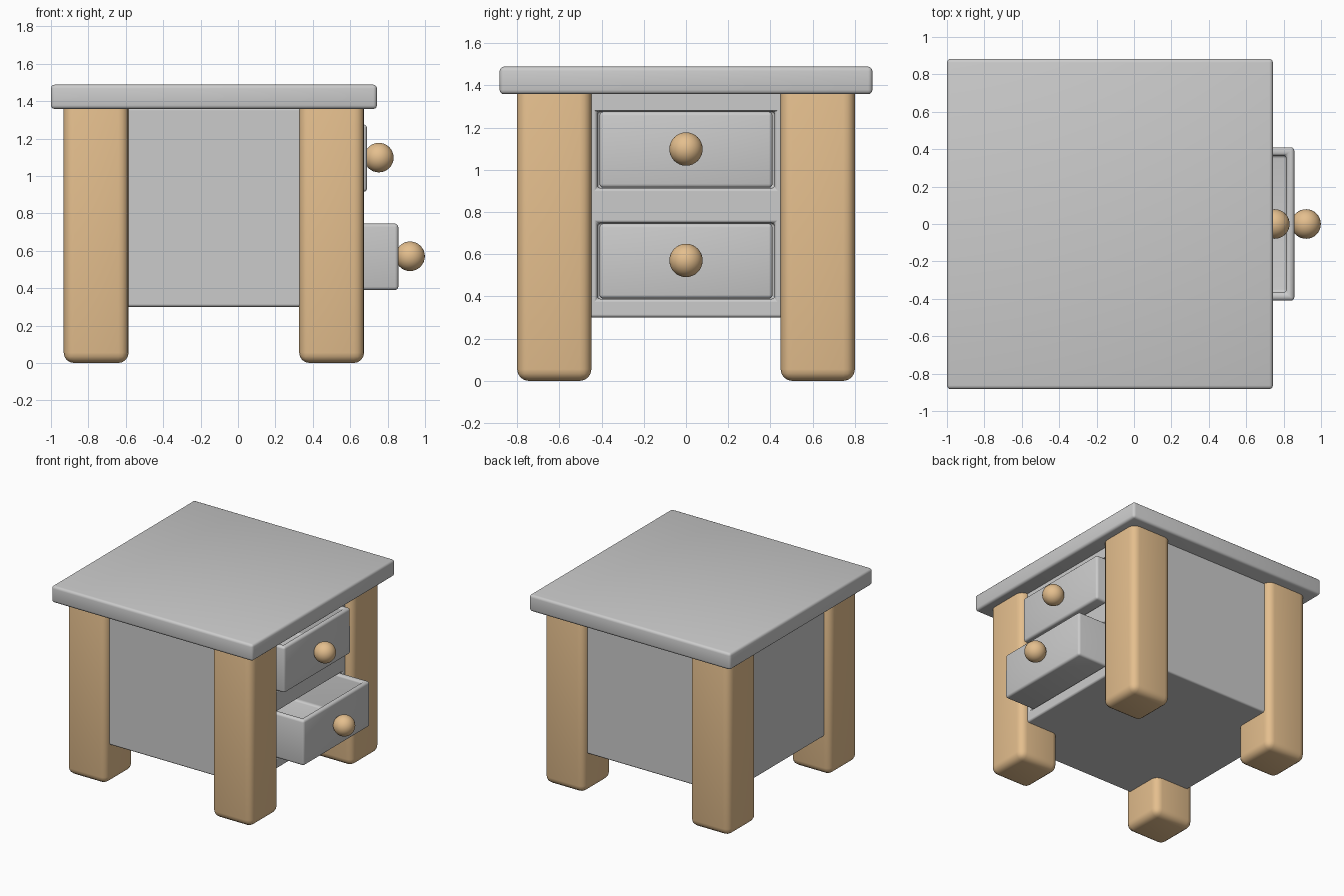
import bpy, bmesh

if "Cube" in bpy.data.objects:
    bpy.data.objects.remove(bpy.data.objects["Cube"])

wood = bpy.data.materials.new("wood")
wood.diffuse_color = (0.78, 0.52, 0.27, 1)
wood.use_nodes = True
wood.node_tree.nodes["Principled BSDF"].inputs["Base Color"].default_value = wood.diffuse_color


def finish(name, bm, bevel=0, mat=None, segments=3):
    me = bpy.data.meshes.new(name)
    bmesh.ops.recalc_face_normals(bm, faces=bm.faces)
    bm.to_mesh(me)
    bm.free()
    ob = bpy.data.objects.new(name, me)
    bpy.context.collection.objects.link(ob)
    if mat:
        me.materials.append(mat)
    if bevel:
        add_bevel(ob, bevel, segments)
    for p in me.polygons:
        p.use_smooth = True
    return ob


def add_bevel(ob, width, segments=3, harden=False):
    m = ob.modifiers.new("bevel", 'BEVEL')
    m.width = width
    m.segments = segments
    m.limit_method = 'ANGLE'
    m.harden_normals = harden


def box_bm(x, y, z):
    bm = bmesh.new()
    bmesh.ops.create_cube(bm, size=1)
    for v in bm.verts:
        v.co = [r[0] if c < 0 else r[1] for c, r in zip(v.co, (x, y, z))]
    return bm


# Table top
finish("top", box_bm((-1, 0.743), (-0.883, 0.883), (1.358, 1.488)), 0.02)

# Four chunky legs, their tops let into the table top
for xname, x in (("back", (-0.932, -0.585)), ("front", (0.327, 0.674))):
    for yname, s in (("left", -1), ("right", 1)):
        y = sorted((s * 0.448, s * 0.80))
        finish(f"{xname}_{yname}_leg", box_bm(x, y, (0, 1.42)), 0.055, wood, 4)

# Cabinet body with two drawer openings
body = finish("cabinet", box_bm((-0.88, 0.615), (-0.75, 0.75), (0.30, 1.365)))
drawers = (("upper", 0.915, 1.275, 0.69), ("lower", 0.39, 0.745, 0.857))
for name, z0, z1, front in drawers:
    cutter = finish(f"{name}_opening_cutter",
                    box_bm((-0.75, 0.8), (-0.42, 0.42), (z0 - 0.002, z1 + 0.002)))
    cutter.hide_render = True
    cutter.hide_viewport = True
    cutter.display_type = 'WIRE'
    cut = body.modifiers.new(f"{name}_opening", 'BOOLEAN')
    cut.operation = 'DIFFERENCE'
    cut.solver = 'EXACT'
    cut.object = cutter
add_bevel(body, 0.015, harden=True)

# Drawers: open trays with a round knob
for name, z0, z1, front in drawers:
    bm = box_bm((front - 1.3, front), (-0.41, 0.41), (z0, z1))
    lid = max(bm.faces, key=lambda f: f.calc_center_median().z)
    bmesh.ops.inset_region(bm, faces=[lid], thickness=0.06)
    ext = bmesh.ops.extrude_discrete_faces(bm, faces=[lid])
    bmesh.ops.translate(bm, verts=ext["faces"][0].verts, vec=(0, 0, z0 + 0.055 - z1))
    finish(f"{name}_drawer", bm, 0.018)

    bm = bmesh.new()
    bmesh.ops.create_uvsphere(bm, u_segments=32, v_segments=16, radius=0.079)
    knob = finish(f"{name}_knob", bm, mat=wood)
    knob.location = (front + 0.063, 0, (z0 + z1) / 2 + 0.003)
